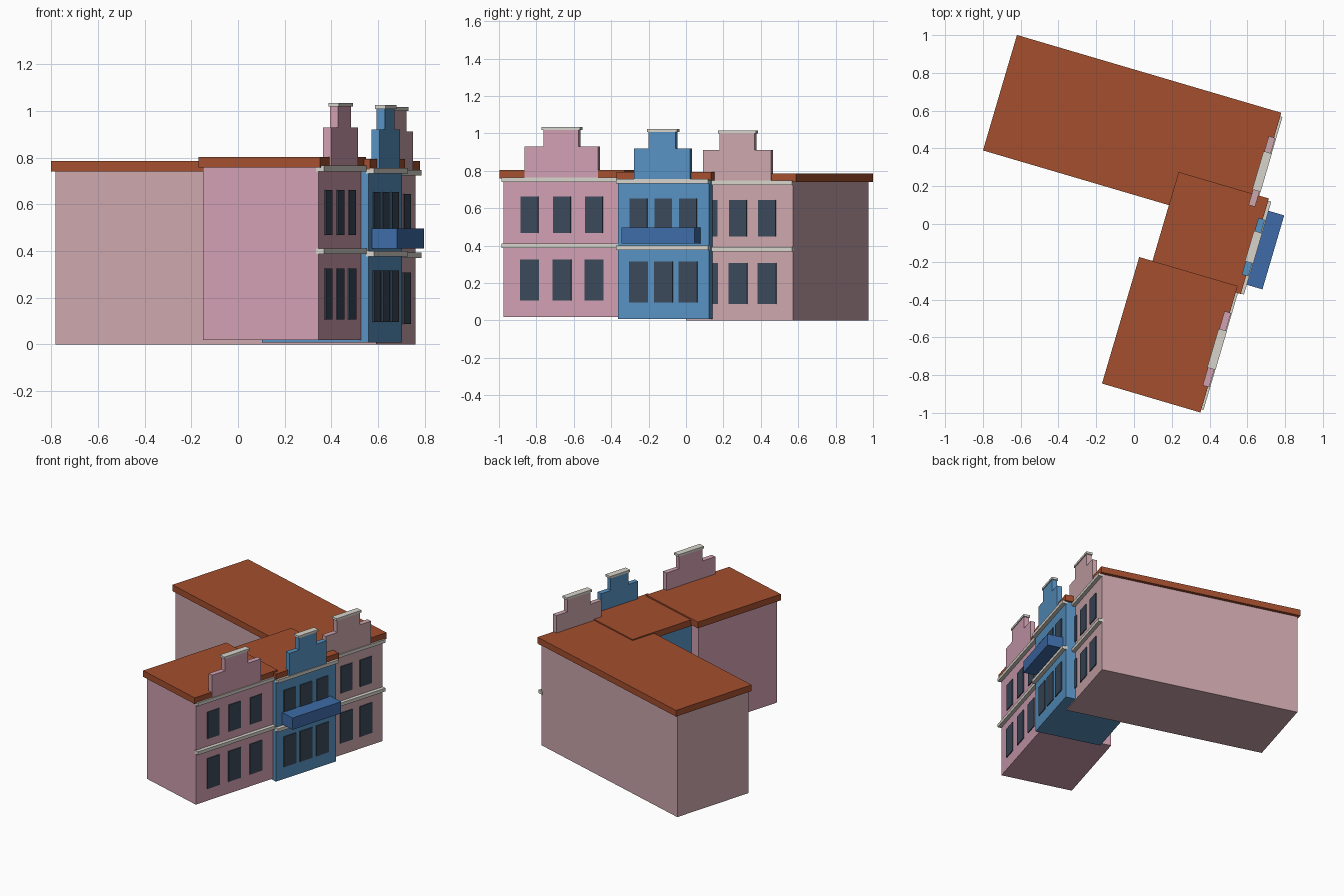
import bpy, bmesh
from math import radians
from mathutils import Matrix

if "Cube" in bpy.data.objects:
    bpy.data.objects.remove(bpy.data.objects["Cube"])

# The whole row of houses is turned about z; local +x is the street facade normal
TURN = Matrix.Rotation(radians(-16.4), 4, 'Z')


def material(name, r, g, b):
    m = bpy.data.materials.new(name)
    m.diffuse_color = [(c / 255) ** 2.2 for c in (r, g, b)] + [1]
    m.use_nodes = True
    m.node_tree.nodes["Principled BSDF"].inputs["Base Color"].default_value = m.diffuse_color
    return m


PINK = material("pink_wall", 208, 158, 176)
BLUE = material("blue_wall", 88, 145, 192)
ROSE = material("rose_wall", 203, 165, 171)
TILE = material("roof_tile", 162, 80, 50)
TRIM = material("trim", 214, 211, 203)
GLASS = material("glass", 62, 74, 90)
AWNING = material("awning_blue", 64, 107, 166)


def finish(name, bm, mat):
    bmesh.ops.recalc_face_normals(bm, faces=bm.faces)
    me = bpy.data.meshes.new(name)
    bm.to_mesh(me)
    bm.free()
    me.materials.append(mat)
    ob = bpy.data.objects.new(name, me)
    ob.matrix_world = TURN
    bpy.context.collection.objects.link(ob)
    return ob


def box(name, x, y, z, mat):
    bm = bmesh.new()
    size = [b - a for a, b in (x, y, z)]
    mid = [(a + b) / 2 for a, b in (x, y, z)]
    bmesh.ops.create_cube(bm, size=1, matrix=Matrix.Translation(mid) @ Matrix.Diagonal((*size, 1)))
    return finish(name, bm, mat)


def stepped_gable(name, face, mid, low, high, z0, z1, z2, mat):
    half = [(low / 2, z0), (low / 2, z1), (high / 2, z1), (high / 2, z2)]
    outline = half + [(-y, z) for y, z in reversed(half)]
    bm = bmesh.new()
    f = bm.faces.new([bm.verts.new((face - 0.015, mid + y, z)) for y, z in outline])
    ext = bmesh.ops.extrude_face_region(bm, geom=[f])
    bmesh.ops.translate(bm, vec=(0.036, 0, 0),
                        verts=[v for v in ext["geom"] if isinstance(v, bmesh.types.BMVert)])
    return finish(name, bm, mat)


def house(tag, wall_x, wall_y, roof_x, roof_y, base, gable_mid, gable, step, win_mid, mat):
    """One house; base is its height above ground, and all levels follow it."""
    face = wall_x[1]
    box(tag + "_walls", wall_x, wall_y, (base, base + 0.741), mat)
    box(tag + "_roof", roof_x, roof_y, (base + 0.74, base + 0.785), TILE)
    # floor band and eaves cornice
    for part, z in (("floor_band", 0.369), ("cornice", 0.723)):
        box(f"{tag}_{part}", (face - 0.01, face + 0.026), (wall_y[0] - 0.004, wall_y[1] + 0.002),
            (base + z, base + z + 0.024), TRIM)
    # stepped gable with its coping
    stepped_gable(tag + "_gable", face, gable_mid, gable, gable * step,
                  base + 0.74, base + 0.911, base + 1.0, mat)
    w = gable * step / 2 + 0.009
    box(tag + "_coping", (face - 0.019, face + 0.027), (gable_mid - w, gable_mid + w),
        (base + 1.0, base + 1.016), TRIM)
    # windows: two storeys of three
    spacing = (wall_y[1] - wall_y[0]) * 0.272
    for floor, width, z0, z1 in (("lower", 0.104, 0.088, 0.308), ("upper", 0.098, 0.45, 0.644)):
        for i in (-1, 0, 1):
            y = win_mid + i * spacing
            box(f"{tag}_{floor}_window_{i + 2}", (face - 0.01, face + 0.006),
                (y - width / 2, y + width / 2), (base + z0, base + z1), GLASS)


house("near_house", (0.09, 0.605), (-0.838, -0.177), (0.076, 0.619), (-0.858, -0.160),
      0.018, -0.512, 0.41, 0.48, -0.513, PINK)
house("middle_house", (0.164, 0.638), (-0.19, 0.316), (0.149, 0.647), (-0.196, 0.331),
      0.008, 0.061, 0.312, 0.48, 0.062, BLUE)
house("far_house", (-0.864, 0.568), (0.166, 0.763), (-0.877, 0.582), (0.148, 0.785),
      0.0, 0.458, 0.38, 0.51, 0.457, ROSE)

# projecting box over the middle entrance
box("balcony", (0.63, 0.75), (-0.14, 0.268), (0.411, 0.496), AWNING)
